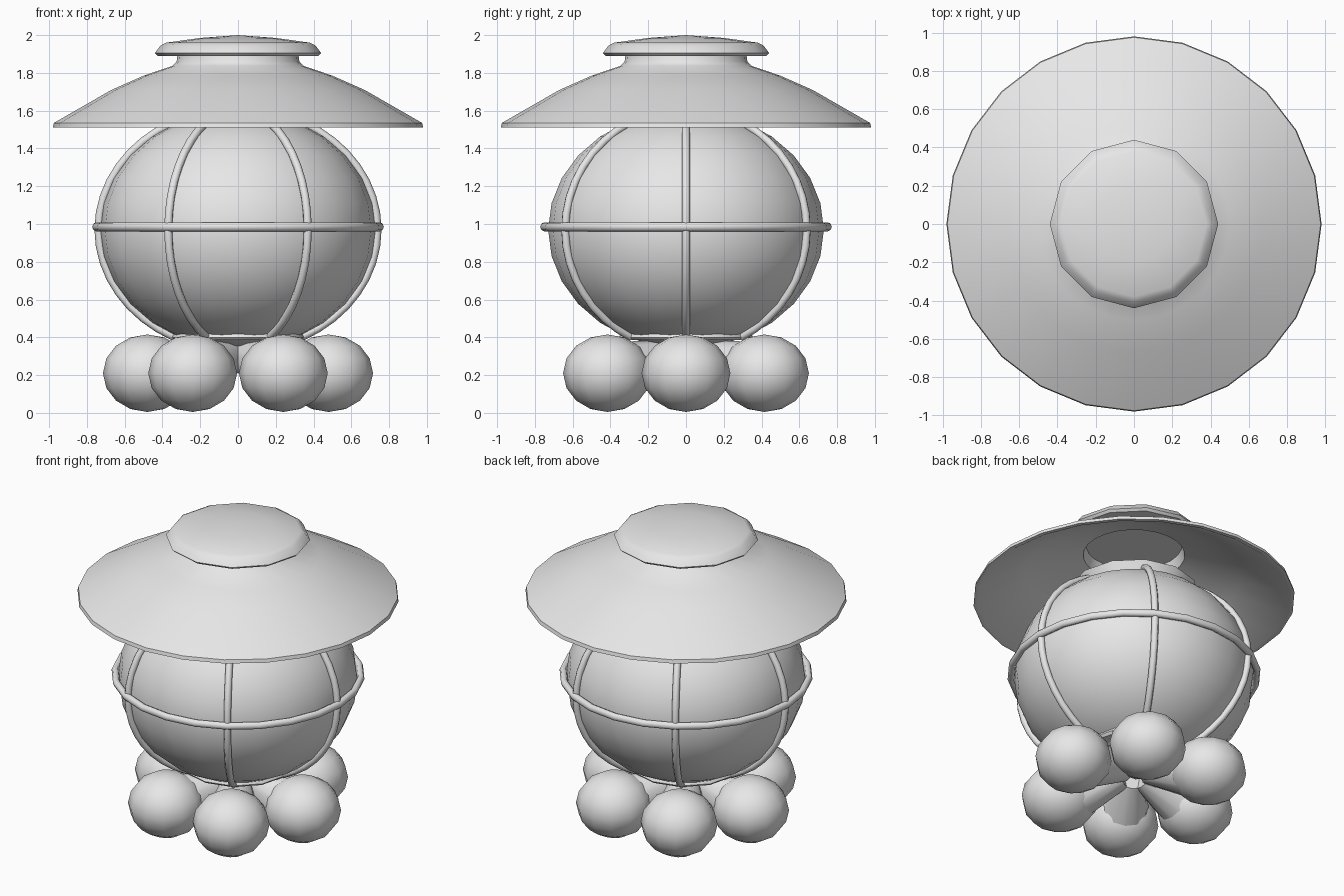
import bpy, bmesh, math
from mathutils import Vector

if "Cube" in bpy.data.objects:
    bpy.data.objects.remove(bpy.data.objects["Cube"])

metal = bpy.data.materials.new("light_grey")
metal.diffuse_color = (0.8, 0.8, 0.8, 1)
metal.use_nodes = True
metal.node_tree.nodes["Principled BSDF"].inputs["Base Color"].default_value = metal.diffuse_color

BODY_R, BODY_H, BODY_Z = 0.73, 0.63, 0.97


def finish(bm, name, angle=40):
    bmesh.ops.recalc_face_normals(bm, faces=bm.faces)
    mesh = bpy.data.meshes.new(name)
    bm.to_mesh(mesh)
    bm.free()
    mesh.materials.append(metal)
    ob = bpy.data.objects.new(name, mesh)
    bpy.context.collection.objects.link(ob)
    bpy.ops.object.select_all(action='DESELECT')
    bpy.context.view_layer.objects.active = ob
    ob.select_set(True)
    bpy.ops.object.shade_smooth_by_angle(angle=math.radians(angle))
    return ob


def lathe(name, profile, sides, closed=False, angle=40):
    """Revolve (radius, height) points about z."""
    bm = bmesh.new()
    verts = [bm.verts.new((r, 0, z)) for r, z in profile]
    pairs = list(zip(verts, verts[1:]))
    if closed:
        pairs.append((verts[-1], verts[0]))
    edges = [bm.edges.new(p) for p in pairs]
    bmesh.ops.spin(bm, geom=verts + edges, axis=(0, 0, 1), cent=(0, 0, 0),
                   angle=math.tau, steps=sides, use_duplicate=False)
    bmesh.ops.remove_doubles(bm, verts=bm.verts, dist=1e-4)
    return finish(bm, name, angle)


def tube(name, points, radius, sides=8):
    """Round bar along a path lying in the xz plane."""
    bm = bmesh.new()
    rings = []
    for i, p in enumerate(points):
        t = (points[min(i + 1, len(points) - 1)] - points[max(i - 1, 0)]).normalized()
        side = Vector((0, 1, 0))
        out = t.cross(side)
        rings.append([bm.verts.new(p + radius * (math.cos(a) * side + math.sin(a) * out))
                      for a in (math.tau * k / sides for k in range(sides))])
    for a, b in zip(rings, rings[1:]):
        for k in range(sides):
            bm.faces.new((a[k], a[(k + 1) % sides], b[(k + 1) % sides], b[k]))
    bm.faces.new(rings[0])
    bm.faces.new(rings[-1])
    return finish(bm, name, 60)


# Round globe
globe = [(BODY_R * math.sin(math.pi * i / 14), BODY_Z - BODY_H * math.cos(math.pi * i / 14))
         for i in range(15)]
lathe("globe", globe, 24)

# Collars at the bottom and top of the globe
lathe("lower_collar", [(0, 0.385), (0.34, 0.385), (0.355, 0.40), (0.345, 0.42), (0, 0.42)], 12)
lathe("upper_collar", [(0, 1.45), (0.35, 1.48), (0.39, 1.57), (0, 1.58)], 12)

# Hollow shade with a short neck
lathe("shade", [(0.32, 1.90), (0.325, 1.86), (0.345, 1.838), (0.50, 1.785), (0.67, 1.71),
                (0.975, 1.535), (0.98, 1.512), (0.955, 1.512), (0.66, 1.69),
                (0.48, 1.765), (0.31, 1.82), (0.29, 1.90)], 24, closed=True)

# Cap on the neck
lathe("cap", [(0, 1.89), (0.425, 1.89), (0.44, 1.905), (0.41, 1.945),
              (0.38, 1.96), (0.20, 1.985), (0, 2.0)], 12)

# Hoop around the middle
hoop = [(0.75 + 0.022 * math.cos(math.tau * k / 8), 0.985 + 0.024 * math.sin(math.tau * k / 8))
        for k in range(8)]
lathe("middle_hoop", hoop, 24, closed=True, angle=60)

# Six upright bars hugging the globe
path = []
for i in range(17):
    a = math.radians(-63 + 126 * i / 16)
    path.append(Vector(((BODY_R + 0.008) * math.cos(a), 0, BODY_Z + (BODY_H + 0.008) * math.sin(a))))
for k in range(6):
    tube(f"bar_{k + 1}", path, 0.022).rotation_euler.z = math.tau * k / 6

# Six ball feet, each with a tapering neck to the centre
for k in range(6):
    bm = bmesh.new()
    bmesh.ops.create_uvsphere(bm, u_segments=12, v_segments=8, radius=1)
    for v in bm.verts:
        v.co = Vector((0.48 + 0.235 * v.co.x, 0.235 * v.co.y, 0.21 + 0.205 * v.co.z))
    finish(bm, f"foot_{k + 1}", 60).rotation_euler.z = math.tau * k / 6
    bm = bmesh.new()
    start, end = Vector((0.42, 0, 0.21)), Vector((0.08, 0, 0.30))
    bmesh.ops.create_cone(bm, cap_ends=True, segments=12, radius1=0.17, radius2=0.09,
                          depth=(end - start).length)
    turn = Vector((0, 0, 1)).rotation_difference(end - start)
    for v in bm.verts:
        v.co = turn @ v.co + (start + end) / 2
    finish(bm, f"foot_neck_{k + 1}").rotation_euler.z = math.tau * k / 6
